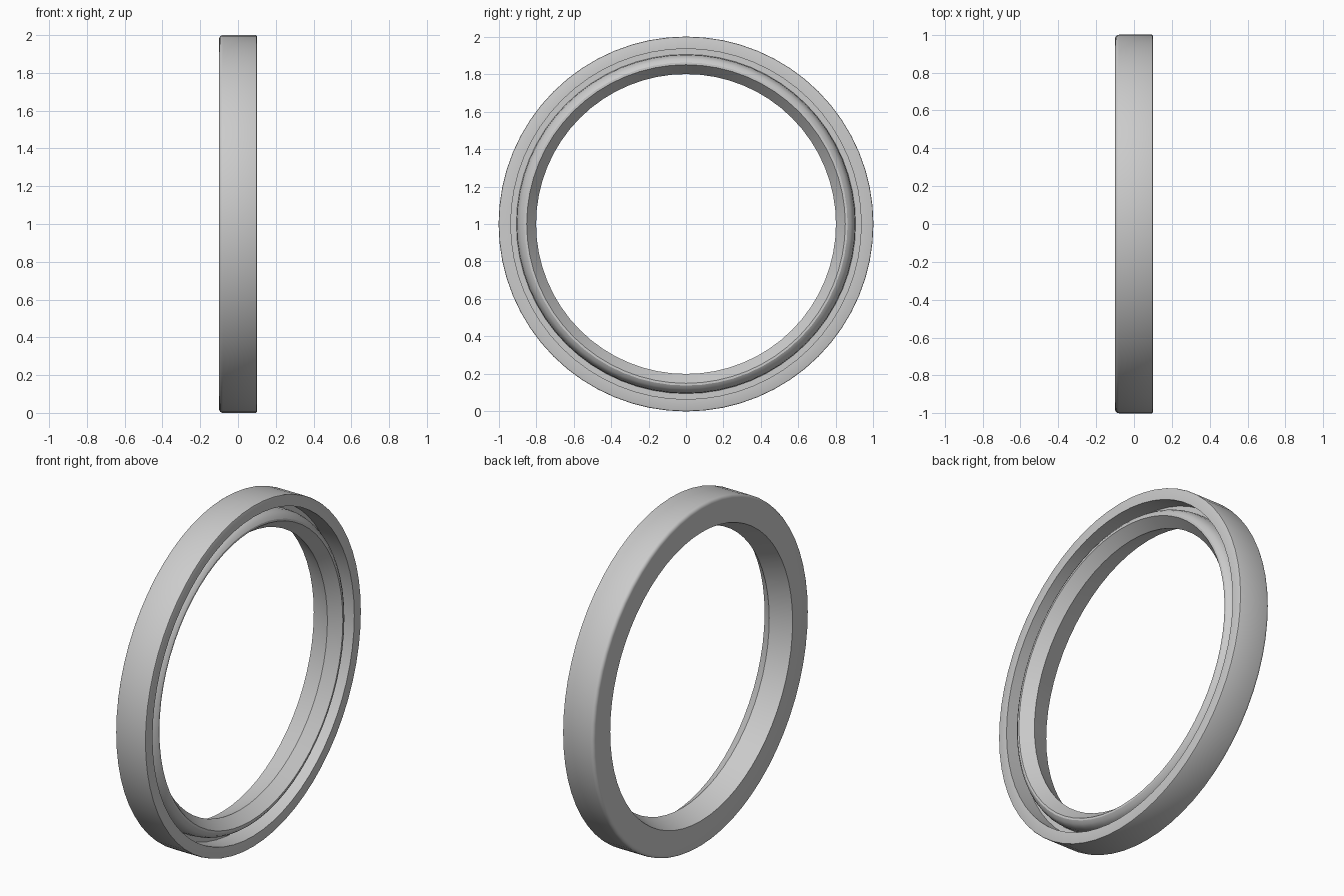
import bpy
import bmesh
from math import cos, sin, pi, radians
from mathutils import Vector, Matrix

if "Cube" in bpy.data.objects:
    bpy.data.objects.remove(bpy.data.objects["Cube"], do_unlink=True)

SEGMENTS = 64

# Single grey for the whole ring
grey = bpy.data.materials.new("plain_grey")
grey.use_nodes = True
colour = (0.6, 0.6, 0.6, 1)
grey.diffuse_color = colour
grey.node_tree.nodes["Principled BSDF"].inputs["Base Color"].default_value = colour


def arc(cx, cr, radius, start, end, steps):
    """Points (x, r) along an arc; angles in degrees."""
    angles = [radians(start + (end - start) * i / steps) for i in range(steps + 1)]
    return [(cx + radius * cos(a), cr + radius * sin(a)) for a in angles]


def lathe_x(name, profile):
    """Spin a closed (x, radius) profile around the x axis."""
    bm = bmesh.new()
    verts = [bm.verts.new((x, 0, r)) for x, r in profile]
    edges = [bm.edges.new((a, b)) for a, b in zip(verts, verts[1:] + verts[:1])]
    bmesh.ops.spin(bm, geom=verts + edges, cent=(0, 0, 0), axis=(1, 0, 0),
                   angle=2 * pi, steps=SEGMENTS, use_duplicate=False)
    bmesh.ops.remove_doubles(bm, verts=bm.verts, dist=0.0001)
    bmesh.ops.recalc_face_normals(bm, faces=bm.faces)
    bm.transform(Matrix.Translation(Vector((0, 0, 1))))
    mesh = bpy.data.meshes.new(name)
    bm.to_mesh(mesh)
    bm.free()
    mesh.materials.append(grey)
    obj = bpy.data.objects.new(name, mesh)
    bpy.context.collection.objects.link(obj)
    return obj


# Outer case: rounded closed-side corner, small rounded open-side corner
profile = [(-0.1, 0.845)]
profile += arc(-0.08, 0.98, 0.02, 180, 90, 4)
profile += arc(0.094, 0.994, 0.006, 90, 0, 2)
# Open rim, then the channel behind the lip
profile += [(0.1, 0.935), (-0.01, 0.935), (-0.01, 0.905)]
# Rounded back of the lip, its narrow crest, and the sealing edge
profile += [(0.03, 0.902), (0.055, 0.893), (0.074, 0.88), (0.085, 0.862)]
profile += [(0.085, 0.85), (0.02, 0.80)]

ring = lathe_x("seal_ring", profile)

bpy.ops.object.select_all(action='DESELECT')
ring.select_set(True)
bpy.context.view_layer.objects.active = ring
bpy.ops.object.shade_smooth_by_angle(angle=radians(30))
